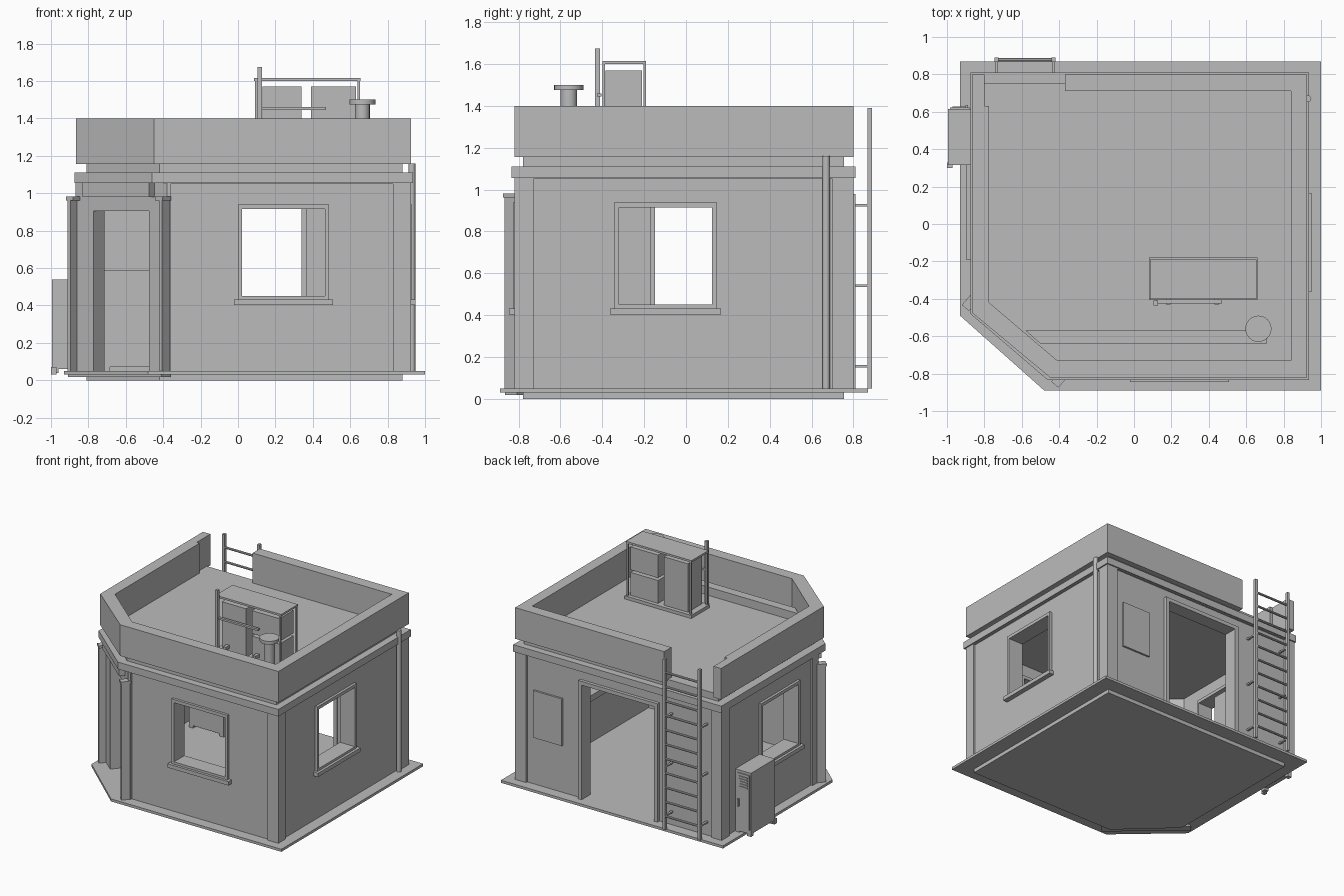
import bpy, bmesh, math
from mathutils import Matrix, Vector

if "Cube" in bpy.data.objects:
    bpy.data.objects.remove(bpy.data.objects["Cube"])

grey = bpy.data.materials.new("plain_grey")
grey.use_nodes = True
grey.diffuse_color = (0.5, 0.5, 0.5, 1)
grey.node_tree.nodes["Principled BSDF"].inputs["Base Color"].default_value = (0.5, 0.5, 0.5, 1)


def finish(name, bm):
    bmesh.ops.recalc_face_normals(bm, faces=bm.faces)
    mesh = bpy.data.meshes.new(name)
    bm.to_mesh(mesh)
    bm.free()
    mesh.materials.append(grey)
    obj = bpy.data.objects.new(name, mesh)
    bpy.context.collection.objects.link(obj)
    return obj


def box(name, x0, x1, y0, y1, z0, z1, turn=0):
    bm = bmesh.new()
    bmesh.ops.create_cube(bm, size=1)
    mid = Vector((x0 + x1, y0 + y1, z0 + z1)) / 2
    size = Matrix.Diagonal((x1 - x0, y1 - y0, z1 - z0, 1))
    bm.transform(Matrix.Translation(mid) @ Matrix.Rotation(turn, 4, 'Z') @ size)
    return finish(name, bm)


def prism(name, pts, z0, z1):
    bm = bmesh.new()
    face = bm.faces.new([bm.verts.new((x, y, z0)) for x, y in pts])
    up = bmesh.ops.extrude_face_region(bm, geom=[face])["geom"]
    bmesh.ops.translate(bm, vec=(0, 0, z1 - z0), verts=[v for v in up if isinstance(v, bmesh.types.BMVert)])
    return finish(name, bm)


def rod(name, a, b, r, sides=12):
    a, b = Vector(a), Vector(b)
    bm = bmesh.new()
    bmesh.ops.create_cone(bm, cap_ends=True, segments=sides, radius1=r, radius2=r, depth=(b - a).length)
    turn = (b - a).to_track_quat('Z', 'Y').to_matrix().to_4x4()
    bm.transform(Matrix.Translation((a + b) / 2) @ turn)
    obj = finish(name, bm)
    for p in obj.data.polygons:
        p.use_smooth = len(p.vertices) == 4
    obj.data.set_sharp_from_angle(angle=0.7)
    return obj


def cut(obj, cutters):
    for c in cutters:
        mod = obj.modifiers.new("cut", 'BOOLEAN')
        mod.operation, mod.solver, mod.object = 'DIFFERENCE', 'EXACT', c
    bpy.context.view_layer.update()
    done = bpy.data.meshes.new_from_object(obj.evaluated_get(bpy.context.evaluated_depsgraph_get()))
    obj.modifiers.clear()
    obj.data = done
    for c in cutters:
        bpy.data.objects.remove(c)


def plan(x0, x1, y0, y1, cx, cy):
    # rectangle with its front corner cut off
    return [(x0, cy), (cx, y0), (x1, y0), (x1, y1), (x0, y1)]


# Foundation, floor and roof layers
prism("foundation", plan(-.81, .88, -.78, .755, -.42, -.42), 0, .035)
prism("floor_slab", plan(-.93, 1.0, -.89, .87, -.48, -.49), .03, .05)
prism("cornice", plan(-.875, .935, -.835, .81, -.46, -.48), 1.055, 1.11)
prism("roof_slab", plan(-.81, .88, -.78, .755, -.42, -.43), 1.11, 1.165)

# Parapet with a gap for the ladder
parapet = prism("parapet", plan(-.865, .925, -.82, .80, -.45, -.475), 1.155, 1.4)
cut(parapet, [prism("parapet_inside", plan(-.775, .84, -.73, .71, -.41, -.42), 1, 1.5),
              box("parapet_gap", -.80, -.37, .63, 1, 1, 1.5)])

# Walls: hollow, recessed panels, openings
CH = math.atan2(-.42, .49)
walls = prism("walls", plan(-.87, .925, -.82, .80, -.38, -.40), .045, 1.06)
cut(walls, [
    prism("room", plan(-.78, .84, -.735, .71, -.34, -.36), 0, 1.2),
    box("front_recess", -.36, .83, -.9, -.805, .0, 1.05),
    box("side_recess", .91, 1, -.73, .70, .0, 1.05),
    box("far_side_recess", -1, -.855, -.33, .70, .0, 1.05),
    box("back_recess", -.78, .83, .785, .9, .0, 1.05),
    box("front_window_hole", .02, .465, -1, -.7, .43, .915),
    box("side_window_hole", .7, 1.1, -.32, .125, .43, .915),
    box("far_side_window_hole", -1.1, -.7, -.15, .295, .43, .915),
    box("back_door_hole", -.29, .34, .6, 1, .0, .95),
    box("corner_door_hole", -.82, -.43, -.81, -.41, .0, .905, CH),
])


# Window trim: local u runs along the wall, w points outward
def window(name, centre, turn):
    m = Matrix.Translation(centre) @ Matrix.Rotation(turn, 4, 'Z')
    parts = [("left_jamb", -.243, -.222, -.02, .11, .43, .94),
             ("right_jamb", .222, .243, -.02, .11, .43, .94),
             ("head", -.243, .243, -.02, .11, .915, .94),
             ("foot", -.222, .222, -.02, .11, .43, .45),
             ("sill", -.265, .265, -.04, .11, .402, .432)]
    for part, *dims in parts:
        box(name + "_" + part, *dims).data.transform(m)


window("front_window", (.243, -.805, 0), 0)
window("side_window", (.91, -.098, 0), math.pi / 2)
window("far_side_window", (-.855, .073, 0), -math.pi / 2)

# Back door frame and wall panel
for side, x in (("left", .34), ("right", -.32)):
    box("back_door_jamb_" + side, x, x + .03, .70, .81, .05, .98)
box("back_door_head", -.32, .37, .70, .81, .95, .98)
box("back_wall_panel", .52, .77, .78, .80, .42, .79)

# Corner entrance: posts, caps, lintel and step, set along the cut corner
along = Vector((math.cos(CH), math.sin(CH), 0))
out = Vector((along.y, -along.x, 0))
entry = Vector((-.625, -.61, 0))


def corner_box(name, u, w, length, depth, z0, z1):
    c = entry + along * u + out * w
    box(name, c.x - length / 2, c.x + length / 2, c.y - depth / 2, c.y + depth / 2, z0, z1, CH)


for side, s in (("left", 1), ("right", -1)):
    corner_box("entrance_post_" + side, s * .322, .02, .022, .065, .03, .965)
    corner_box("entrance_cap_" + side, s * .315, .022, .05, .072, .962, .982)
corner_box("entrance_lintel", 0, .015, .47, .06, .98, 1.06)
corner_box("entrance_step", 0, .015, .66, .075, .018, .05)

# Ladder
for x in (-.735, -.43):
    box("ladder_rail", x - .01, x + .01, .867, .89, .05, 1.39)
    for z in (.155, .54, .925):
        box("ladder_bracket", x - .008, x + .008, .78, .88, z - .006, z + .006)
for i in range(11):
    z = .155 + i * .113
    rod("ladder_rung", (-.735, .878, z), (-.43, .878, z), .009, 8)

# Downpipe
rod("downpipe", (.93, .67, .05), (.93, .67, 1.16), .018)


# Utility cabinets on feet
def cabinet(name, x0, x1, y0, y1, z0, z1):
    box(name, x0, x1, y0, y1, z0 + .02, z1)
    for x in (x0, x1 - .035):
        for y in (y0, y1 - .035):
            box(name + "_foot", x, x + .035, y, y + .035, z0, z0 + .025)


cabinet("outer_cabinet", -.995, -.86, .315, .615, .04, .54)
box("outer_cabinet_door", -.985, -.88, .61, .622, .09, .52)
for i in range(5):
    box("outer_cabinet_vent", -.97, -.90, .615, .628, .41 + i * .02, .42 + i * .02)
box("outer_cabinet_handle", -.90, -.888, .615, .635, .26, .32)
box("outer_cabinet_bracket", -1, -.97, .30, .33, .03, .07)
cabinet("inner_cabinet", -.72, -.42, .42, .70, .05, .59)

# Roof equipment rack
box("rack_base", .08, .66, -.405, -.18, 1.16, 1.19)
box("rack_top", .085, .655, -.40, -.19, 1.60, 1.615)
for x in (.09, .638):
    for y in (-.40, -.203):
        box("rack_post", x, x + .013, y, y + .013, 1.18, 1.61)
box("rack_tall_unit", .13, .34, -.385, -.21, 1.19, 1.57)
box("rack_lower_unit", .39, .63, -.385, -.21, 1.19, 1.37)
box("rack_upper_unit", .39, .63, -.385, -.21, 1.39, 1.57)
box("rack_pole", .105, .127, -.435, -.41, 1.165, 1.675)
box("rack_bar", .12, .47, -.425, -.405, 1.445, 1.46)
for x in (.17, .43):
    box("rack_valve", x, x + .025, -.43, -.38, 1.22, 1.245)

# Roof vent and low ledge
rod("vent_cap", (.665, -.56, 1.475), (.665, -.56, 1.5), .07, 24)
rod("vent_stem", (.665, -.56, 1.16), (.665, -.56, 1.48), .04, 16)
prism("roof_ledge", [(-.58, -.57), (-.5, -.64), (.71, -.64), (.71, -.57)], 1.16, 1.23)
